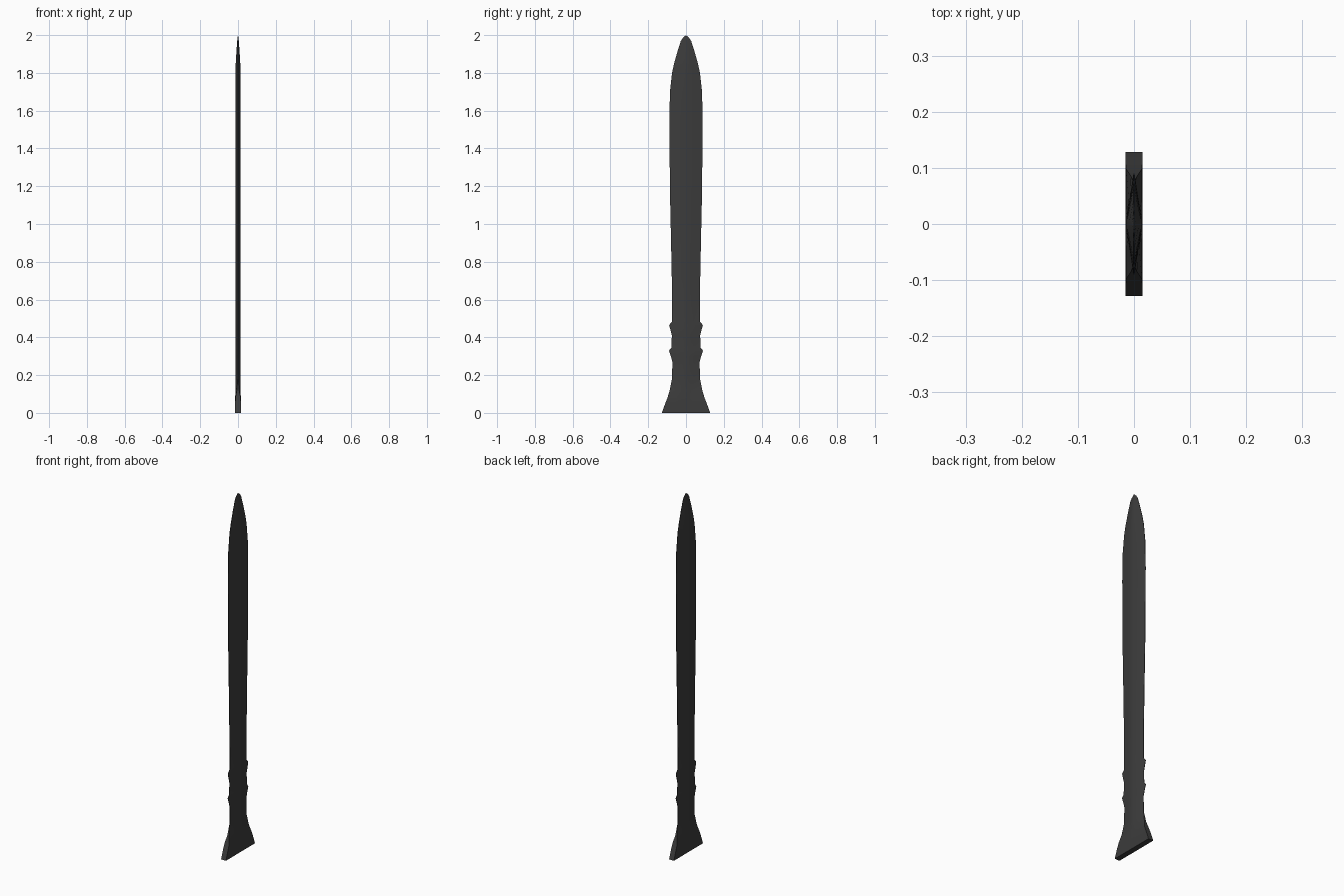
import bpy, bmesh, math

# stations: height, half width, half thickness at spine, half thickness at edge
stations = [
    (0.00, 0.128, 0.015, 0.015), (0.05, 0.110, 0.015, 0.015),
    (0.08, 0.098, 0.015, 0.014), (0.12, 0.086, 0.0135, 0.006),
    (0.18, 0.074, 0.013, 0.001), (0.27, 0.072, 0.013, 0.001),
    (0.30, 0.080, 0.013, 0.001), (0.33, 0.090, 0.013, 0.001),
    (0.345, 0.077, 0.013, 0.001), (0.41, 0.075, 0.013, 0.001),
    (0.465, 0.089, 0.013, 0.001), (0.485, 0.073, 0.013, 0.001),
    (0.70, 0.075, 0.013, 0.001), (0.90, 0.079, 0.013, 0.001),
    (1.17, 0.085, 0.013, 0.001), (1.55, 0.088, 0.013, 0.001),
    (1.70, 0.085, 0.013, 0.001), (1.80, 0.074, 0.013, 0.001),
    (1.85, 0.063, 0.012, 0.001), (1.92, 0.043, 0.008, 0.001),
    (1.97, 0.027, 0.004, 0.0005), (1.985, 0.017, 0.0025, 0.0005),
]


def section(bm, z, w, t, e):
    """Lens-shaped ring of the blade, with a flat rim of thickness e."""
    side = []
    for f, k in ((-1, 0), (-0.55, 0.5), (-0.15, 1), (0.15, 1), (0.55, 0.5), (1, 0)):
        side.append((e + (t - e) * k, w * f))
    ring = side + [(-x, -y) for x, y in side]
    return [bm.verts.new((x, y, z)) for x, y in ring]


# Blade: lofted rings, closed at the base and brought to a point
bm = bmesh.new()
rings = [section(bm, *s) for s in stations]
n = len(rings[0])
for a, b in zip(rings, rings[1:]):
    for i in range(n):
        j = (i + 1) % n
        bm.faces.new((a[i], a[j], b[j], b[i]))
bm.faces.new(rings[0])
tip = bm.verts.new((0, 0, 2.0))
for i in range(n):
    bm.faces.new((rings[-1][i], rings[-1][(i + 1) % n], tip))
bmesh.ops.recalc_face_normals(bm, faces=bm.faces)

mesh = bpy.data.meshes.new("blade")
bm.to_mesh(mesh)
bm.free()
blade = bpy.data.objects.new("blade", mesh)
bpy.context.collection.objects.link(blade)

# Dark steel finish
steel = bpy.data.materials.new("dark_steel")
steel.diffuse_color = (0.045, 0.045, 0.045, 1)
mesh.materials.append(steel)

bpy.context.view_layer.objects.active = blade
blade.select_set(True)
bpy.ops.object.shade_smooth_by_angle(angle=math.radians(30))
